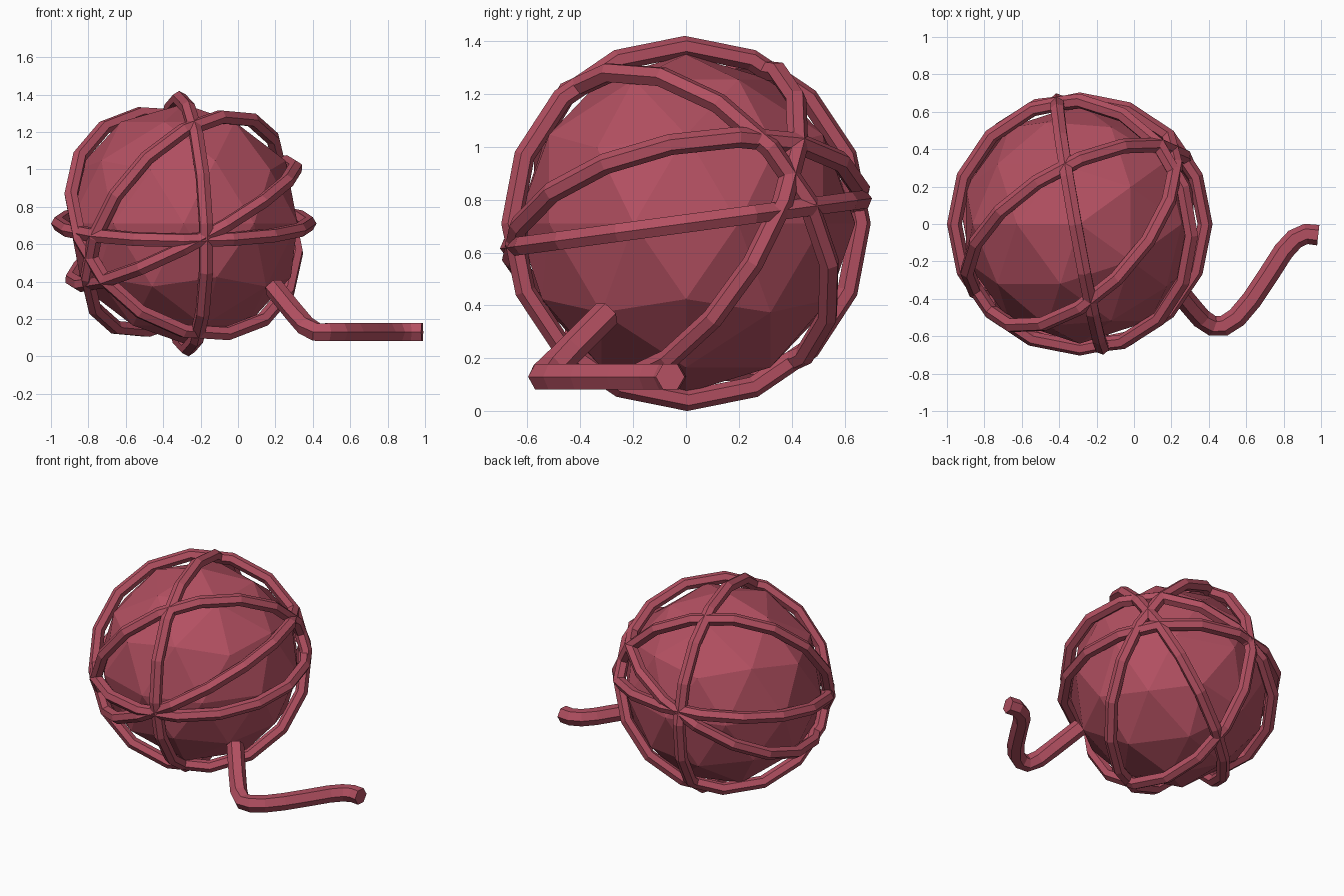
import bpy
import bmesh
import math
from mathutils import Vector, Matrix

if "Cube" in bpy.data.objects:
    bpy.data.objects.remove(bpy.data.objects["Cube"])

CENTRE = Vector((-0.29, 0, 0.71))
SIDES = 6

# One wool colour
wool = bpy.data.materials.new("rose_wool")
wool.use_nodes = True
colour = (0.45, 0.08, 0.12, 1)
wool.diffuse_color = colour
wool.node_tree.nodes["Principled BSDF"].inputs["Base Color"].default_value = colour


def add_object(name, bm):
    bmesh.ops.recalc_face_normals(bm, faces=bm.faces)
    mesh = bpy.data.meshes.new(name)
    bm.to_mesh(mesh)
    bm.free()
    mesh.materials.append(wool)
    obj = bpy.data.objects.new(name, mesh)
    bpy.context.collection.objects.link(obj)
    return obj


def strand(name, path, radius, side_of, closed):
    """Sweep a six-sided section along a path; side_of gives the corner direction."""
    bm = bmesh.new()
    count = len(path)
    rows = []
    for i, p in enumerate(path):
        if closed:
            before, after = path[i - 1], path[(i + 1) % count]
        else:
            before, after = path[max(i - 1, 0)], path[min(i + 1, count - 1)]
        along = (after - before).normalized()
        side = side_of(p, along).normalized()
        other = along.cross(side)
        angles = [2 * math.pi * k / SIDES for k in range(SIDES)]
        rows.append([bm.verts.new(p + radius * (math.cos(a) * side + math.sin(a) * other))
                     for a in angles])
    for i in range(count if closed else count - 1):
        a, b = rows[i], rows[(i + 1) % count]
        for k in range(SIDES):
            n = (k + 1) % SIDES
            bm.faces.new((a[k], a[n], b[n], b[k]))
    if not closed:
        bm.faces.new(rows[0])
        bm.faces.new(rows[-1])
    return add_object(name, bm)


# Faceted core of the ball
bm = bmesh.new()
bmesh.ops.create_icosphere(bm, subdivisions=2, radius=0.64,
                           matrix=Matrix.Translation(CENTRE) @ Matrix.Rotation(math.pi, 4, 'Z'))
add_object("yarn_core", bm)

# Wound strands: each a great circle given by its axis and a starting direction
loops = {
    "level_loop": ((0, -0.135, 1), (1, 0, 0)),
    "upright_loop": ((1, 0.18, 0.036), (0, 0, 1)),
    "tilted_loop": ((-0.52, -0.2, 1), (1, 0, 0)),
    "front_loop": ((0.44, -0.77, 0.465), (1, 0, 0)),
    "diagonal_loop": ((0.64, -0.574, -0.515), (1, 0, 0)),
}
for name, (axis, start) in loops.items():
    axis = Vector(axis).normalized()
    u = Vector(start)
    u = (u - axis * u.dot(axis)).normalized()
    v = axis.cross(u)
    steps = [2 * math.pi * i / 16 for i in range(16)]
    path = [CENTRE + 0.67 * (math.cos(t) * u + math.sin(t) * v) for t in steps]
    strand(name, path, 0.04, lambda p, along: p - CENTRE, True)

# Loose end trailing along the ground
tail = [(0.19, -0.30, 0.37), (0.30, -0.435, 0.235), (0.36, -0.505, 0.165),
        (0.42, -0.545, 0.13), (0.48, -0.545, 0.13), (0.55, -0.50, 0.13),
        (0.63, -0.405, 0.13), (0.72, -0.27, 0.13), (0.80, -0.145, 0.13),
        (0.86, -0.08, 0.13), (0.92, -0.053, 0.13), (0.985, -0.06, 0.13)]
strand("loose_end", [Vector(p) for p in tail], 0.055,
       lambda p, along: along.cross(Vector((0, 0, 1))), False)
